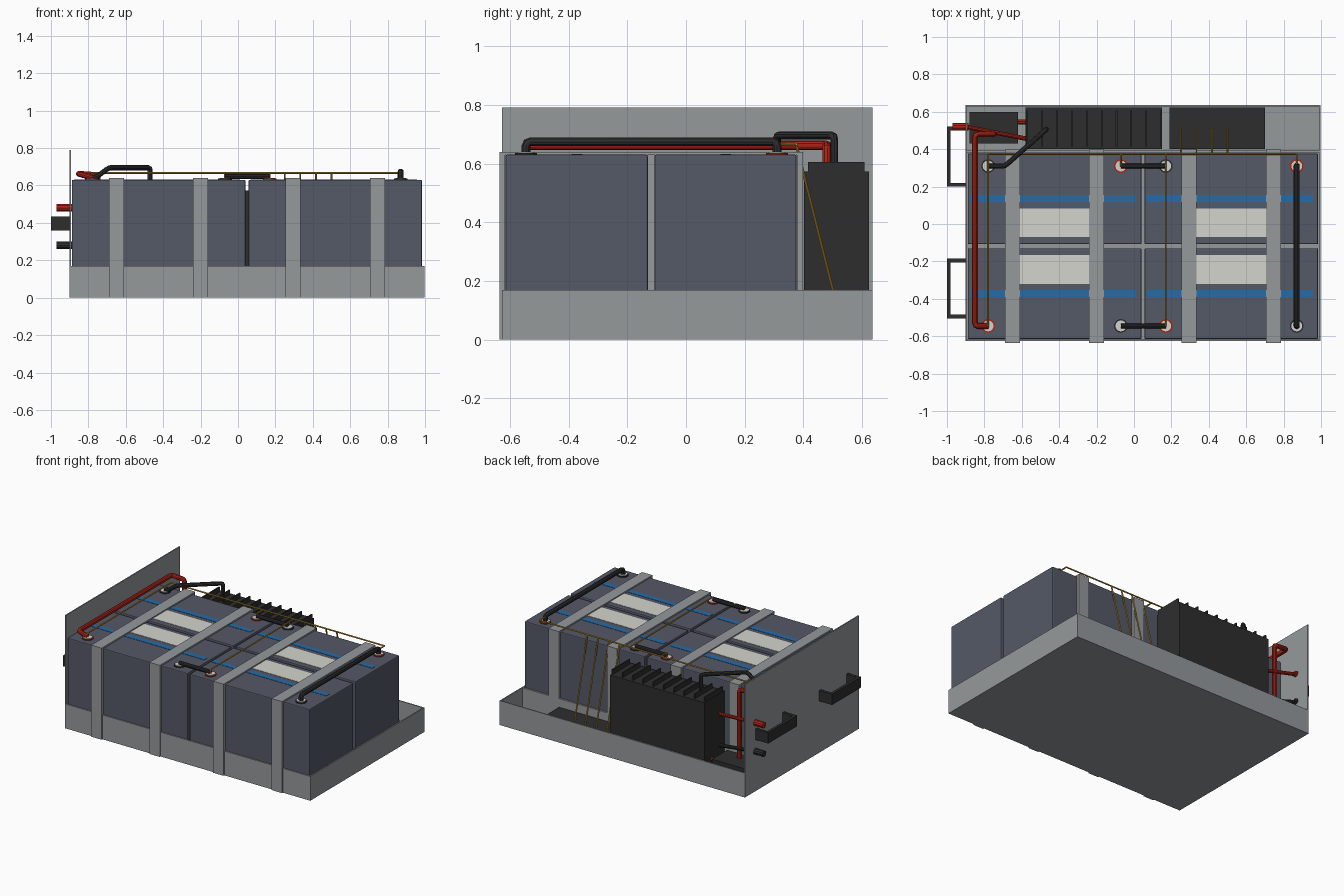
import bpy, bmesh
from mathutils import Vector

cube = bpy.data.objects.get("Cube")
if cube:
    bpy.data.objects.remove(cube, do_unlink=True)


def material(name, rgb):
    m = bpy.data.materials.new(name)
    m.use_nodes = True
    m.diffuse_color = (*rgb, 1)
    m.node_tree.nodes["Principled BSDF"].inputs["Base Color"].default_value = (*rgb, 1)
    return m


GRAY = material("gray_metal", (0.3, 0.32, 0.33))
SLATE = material("slate_case", (0.09, 0.1, 0.135))
BLACK = material("black_plastic", (0.027, 0.027, 0.027))
RED = material("red_insulation", (0.42, 0.018, 0.008))
BLUE = material("blue_stripe", (0.018, 0.15, 0.4))
LABEL = material("pale_label", (0.66, 0.66, 0.62))
YELLOW = material("yellow_wire", (0.5, 0.29, 0.03))


def from_bmesh(name, bm, mat):
    me = bpy.data.meshes.new(name)
    bm.to_mesh(me)
    bm.free()
    ob = bpy.data.objects.new(name, me)
    bpy.context.collection.objects.link(ob)
    me.materials.append(mat)
    return ob


def box(name, xs, ys, zs, mat, bevel=0):
    bm = bmesh.new()
    bmesh.ops.create_cube(bm, size=1)
    for v in bm.verts:
        v.co = [r[0] + (c + 0.5) * (r[1] - r[0]) for c, r in zip(v.co, (xs, ys, zs))]
    if bevel:
        bmesh.ops.bevel(bm, geom=bm.edges[:], offset=bevel, segments=2,
                        profile=0.5, affect='EDGES')
    return from_bmesh(name, bm, mat)


def disc(name, x, y, z0, z1, radius, mat):
    bm = bmesh.new()
    bmesh.ops.create_cone(bm, cap_ends=True, segments=24, radius1=radius,
                          radius2=radius, depth=z1 - z0)
    bmesh.ops.translate(bm, verts=bm.verts, vec=(x, y, (z0 + z1) / 2))
    return smooth(from_bmesh(name, bm, mat))


def smooth(ob):
    bpy.ops.object.select_all(action='DESELECT')
    ob.select_set(True)
    bpy.context.view_layer.objects.active = ob
    bpy.ops.object.shade_smooth_by_angle()
    return ob


def cable(name, points, radius, mat):
    """Round cable along straight runs with tight rounded corners."""
    pts = [Vector(p) for p in points]
    path = [pts[0]]
    for a, b, c in zip(pts, pts[1:], pts[2:]):
        p = b + (a - b).normalized() * min(radius, (a - b).length * 0.4)
        q = b + (c - b).normalized() * min(radius, (c - b).length * 0.4)
        path += [p, (p + q + 2 * b) / 4, q]
    path.append(pts[-1])
    cu = bpy.data.curves.new(name, 'CURVE')
    cu.dimensions = '3D'
    cu.bevel_depth = radius
    cu.bevel_resolution = 3
    cu.use_fill_caps = True
    sp = cu.splines.new('POLY')
    sp.points.add(len(path) - 1)
    for s, p in zip(sp.points, path):
        s.co = (*p, 1)
    cu.materials.append(mat)
    ob = bpy.data.objects.new(name, cu)
    bpy.context.collection.objects.link(ob)
    bpy.ops.object.select_all(action='DESELECT')
    ob.select_set(True)
    bpy.context.view_layer.objects.active = ob
    bpy.ops.object.convert(target='MESH')
    return smooth(bpy.context.object)


# Open tray with a tall end panel and a low divider
X0, X1, Y0, Y1, T, RIM = -0.9, 0.997, -0.626, 0.635, 0.008, 0.17
box("tray_floor", (X0, X1), (Y0, Y1), (0, 0.012), GRAY)
box("tray_front", (X0, X1), (Y0, Y0 + T), (0, RIM), GRAY)
box("tray_back", (X0, X1), (Y1 - T, Y1), (0, RIM), GRAY)
box("tray_left_end", (X1 - T, X1), (Y0, Y1), (0, RIM), GRAY)
box("end_panel", (X0, X0 + T), (Y0, Y1), (0, 0.79), GRAY)
box("tray_divider", (X0, X1), (0.382, 0.394), (0, RIM), GRAY)

# Four batteries with printed stripe and label on each lid
TOP = 0.63
for x in (-0.888, 0.056):
    for y in (-0.615, -0.108):
        box("battery", (x, x + 0.928), (y, y + 0.485), (0.012, TOP), SLATE, 0.006)
        s = y + 0.225
        box("lid_stripe", (x + 0.01, x + 0.9), (s, s + 0.037), (TOP - 0.002, TOP + 0.002), BLUE)
        s = y + (0.295 if y < -0.5 else 0.038)
        box("lid_label", (x + 0.25, x + 0.67), (s, s + 0.153), (TOP - 0.002, TOP + 0.002), LABEL)

# Hold-down straps
for x in (-0.65, -0.2, 0.293, 0.745):
    w = (x - 0.04, x + 0.04)
    box("strap_top", w, (-0.635, 0.398), (0.629, 0.64), GRAY)
    box("strap_front", w, (-0.635, -0.616), (0, 0.64), GRAY)
    box("strap_back", w, (0.378, 0.398), (0.01, 0.64), GRAY)

# Terminals, polarity alternating between neighbours
FRONT, BACK = -0.545, 0.31
for i, x in enumerate((-0.78, -0.07, 0.17, 0.87)):
    for j, y in enumerate((FRONT, BACK)):
        red = (i % 2 == 0) == (j == 0)
        disc("terminal_ring", x, y, TOP - 0.002, TOP + 0.006, 0.037, RED if red else BLACK)
        disc("terminal_washer", x, y, TOP, TOP + 0.01, 0.029, LABEL)

# Battery links
for y in (FRONT, BACK):
    cable("short_link", [(-0.07, y, 0.648), (0.17, y, 0.648)], 0.014, BLACK)
R = 0.016
cable("long_link", [(0.87, FRONT, 0.635), (0.87, FRONT, 0.674),
                    (0.87, BACK, 0.674), (0.87, BACK, 0.635)], R, BLACK)

# Main cables
cable("positive_cable", [(-0.78, FRONT, 0.642), (-0.85, FRONT, 0.662), (-0.85, 0.48, 0.662),
                         (-0.75, 0.48, 0.655), (-0.75, 0.48, 0.15)], R, RED)
cable("negative_cable", [(-0.78, BACK, 0.64), (-0.75, BACK, 0.65), (-0.69, BACK, 0.695),
                         (-0.47, 0.505, 0.695), (-0.47, 0.505, 0.56)], 0.014, BLACK)
cable("fuse_lead", [(-0.64, 0.545, 0.15), (-0.57, 0.545, 0.15)], 0.013, RED)
for name, z, drop, mat in (("red", 0.48, 0.05, RED), ("black", 0.28, 0.07, BLACK)):
    cable(name + "_port", [(-0.97, 0.52, z), (-0.885, 0.52, z)], 0.021, mat)
    cable(name + "_port_lead", [(-0.9, 0.52, z), (-0.57, 0.455, z - drop)], 0.012, mat)

# Inverter with cooling fins, fuse box and control unit
box("inverter", (-0.58, 0.15), (0.402, 0.624), (0.012, 0.572), BLACK)
for i in range(10):
    x = -0.575 + i * 0.0795
    box("cooling_fin", (x, x + 0.009), (0.415, 0.608), (0.57, 0.605), BLACK)
box("fuse_box", (-0.88, -0.62), (0.43, 0.6), (0.012, 0.18), BLACK)
box("control_unit", (0.19, 0.7), (0.402, 0.624), (0.012, 0.115), BLACK)

# Carry handles on the end panel
for y in (-0.505, 0.2):
    box("handle_grip", (-1, -0.98), (y, y + 0.32), (0.36, 0.435), BLACK)
    for p in (y, y + 0.3):
        box("handle_arm", (-0.985, -0.898), (p, p + 0.02), (0.36, 0.435), BLACK)

# Sensing wires
W, H, BUS = 0.005, 0.666, 0.375
cable("sense_bus", [(-0.78, BUS, H), (0.87, BUS, H)], W, YELLOW)
for x, y in ((-0.78, FRONT), (0.17, FRONT), (-0.07, BACK), (0.87, BACK)):
    cable("sense_branch", [(x, BUS, H), (x, y, H), (x, y, 0.635)], W, YELLOW)
for x in (0.25, 0.333, 0.417, 0.5):
    cable("sense_drop", [(x, BUS, H), (x, 0.515, 0.11)], W, YELLOW)
